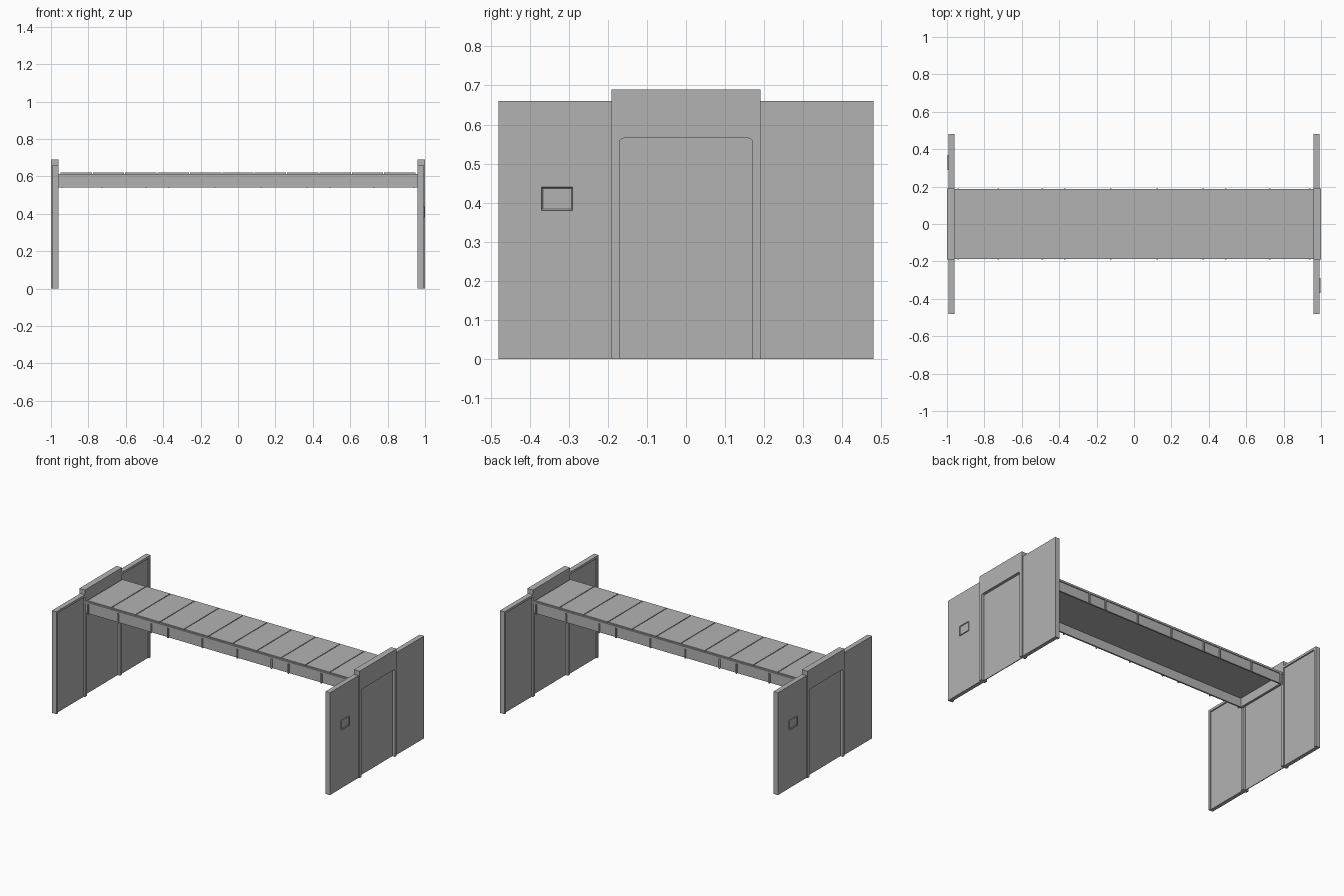
import bpy, bmesh, math
from mathutils import Matrix, Vector

cube = bpy.data.objects.get("Cube")
if cube:
    bpy.data.objects.remove(cube, do_unlink=True)

grey = bpy.data.materials.new("plain_grey")
grey.use_nodes = True
colour = (0.45, 0.45, 0.45, 1)
grey.diffuse_color = colour
grey.node_tree.nodes["Principled BSDF"].inputs["Base Color"].default_value = colour


def finish(bm, name):
    bmesh.ops.recalc_face_normals(bm, faces=bm.faces)
    mesh = bpy.data.meshes.new(name)
    bm.to_mesh(mesh)
    bm.free()
    mesh.materials.append(grey)
    obj = bpy.data.objects.new(name, mesh)
    bpy.context.collection.objects.link(obj)
    return obj


def add_box(bm, x, y, z):
    """Box between the (low, high) pairs x, y and z."""
    size = Matrix.Diagonal((x[1] - x[0], y[1] - y[0], z[1] - z[0], 1))
    mid = Matrix.Translation((sum(x) / 2, sum(y) / 2, sum(z) / 2))
    return bmesh.ops.create_cube(bm, size=1, matrix=mid @ size)["verts"]


def box(name, x, y, z):
    bm = bmesh.new()
    add_box(bm, x, y, z)
    return finish(bm, name)


def prism_x(name, outline, x0, x1):
    """Extrude a y-z outline along x."""
    bm = bmesh.new()
    face = bm.faces.new([bm.verts.new((x0, y, z)) for y, z in outline])
    out = bmesh.ops.extrude_face_region(bm, geom=[face])
    moved = [v for v in out["geom"] if isinstance(v, bmesh.types.BMVert)]
    bmesh.ops.translate(bm, verts=moved, vec=(x1 - x0, 0, 0))
    return finish(bm, name)


def opposite(obj, name):
    """Copy turned half a circle about the vertical axis."""
    mesh = obj.data.copy()
    mesh.transform(Matrix.Rotation(math.pi, 4, "Z"))
    other = bpy.data.objects.new(name, mesh)
    bpy.context.collection.objects.link(other)


# End wall wings: a panel with a raised lip on its inner face
parts = []
for s, label in ((-1, "front"), (1, "back")):
    bm = bmesh.new()
    span = sorted((s * 0.19, s * 0.48))
    edge = sorted((s * 0.465, s * 0.48))
    inner = sorted((s * 0.19, s * 0.465))
    add_box(bm, (0.968, 0.992), span, (0, 0.66))
    add_box(bm, (0.96, 0.968), edge, (0, 0.66))
    add_box(bm, (0.96, 0.968), inner, (0.645, 0.66))
    parts.append(finish(bm, f"left_wall_{label}_wing"))

# Door portal with small rounded corners in the opening
w, h, r = 0.17, 0.565, 0.01
arc = [(w - r + r * math.cos(a), h - r + r * math.sin(a))
       for a in (0, math.pi / 6, math.pi / 3, math.pi / 2)]
right_half = [(0.19, 0.69), (0.19, 0), (w, 0)] + arc
left_half = [(-y, z) for y, z in reversed(right_half)]
parts.append(prism_x("left_door_portal", right_half + left_half, 0.96, 1.0))
parts.append(box("left_door_leaf", (0.977, 0.982), (-w, w), (0, h)))

# Control plate with a sunken centre
bm = bmesh.new()
add_box(bm, (0.992, 0.998), (-0.37, -0.29), (0.38, 0.44))
bm.normal_update()
front = max(bm.faces, key=lambda f: f.normal.x)
bmesh.ops.inset_region(bm, faces=[front], thickness=0.005)
bmesh.ops.translate(bm, verts=front.verts, vec=Vector((-0.004, 0, 0)))
parts.append(finish(bm, "left_control_plate"))

for part in parts:
    opposite(part, part.name.replace("left", "right", 1))

# Roof: hollow fascia frame, edge slab and raised top panels
for s, label in ((-1, "front"), (1, "back")):
    box(f"{label}_fascia", (-0.96, 0.96), sorted((s * 0.172, s * 0.182)), (0.54, 0.597))
    box(f"{label}_top_rail", (-0.96, 0.96), sorted((s * 0.168, s * 0.188)), (0.602, 0.614))
for s, label in ((-1, "right"), (1, "left")):
    box(f"{label}_end_fascia", sorted((s * 0.945, s * 0.96)), (-0.172, 0.172), (0.54, 0.597))
box("roof_slab", (-0.96, 0.96), (-0.182, 0.182), (0.597, 0.613))

count, gap = 11, 0.005
pitch = 1.904 / count
bm = bmesh.new()
for i in range(count):
    x = -0.952 + i * pitch
    add_box(bm, (x + gap / 2, x + pitch - gap / 2), (-0.178, 0.178), (0.612, 0.621))
finish(bm, "roof_panels")

# Thin upright ribs on both fascias
bm = bmesh.new()
for x in (0.125, 0.37, 0.49, 0.725, 0.94):
    for sx in (-1, 1):
        for sy in (-1, 1):
            add_box(bm, (sx * x - 0.004, sx * x + 0.004),
                    sorted((sy * 0.18, sy * 0.19)), (0.538, 0.603))
finish(bm, "fascia_ribs")
